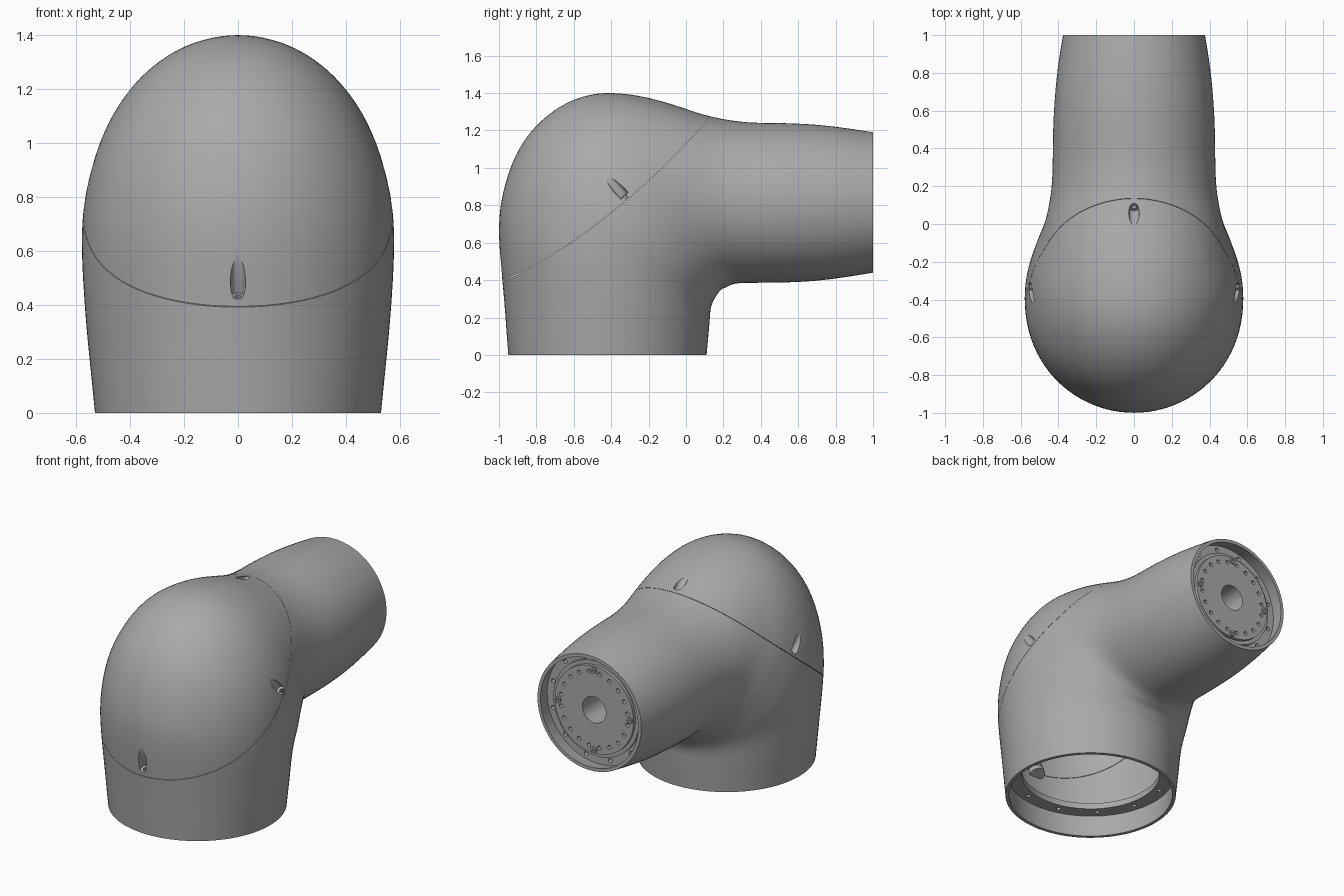
import bpy
import bmesh
import math
from mathutils import Vector

if "Cube" in bpy.data.objects:
    bpy.data.objects.remove(bpy.data.objects["Cube"], do_unlink=True)

grey = bpy.data.materials.new("housing grey")
grey.use_nodes = True
GREY = (0.4, 0.4, 0.4, 1)
grey.diffuse_color = GREY
grey.node_tree.nodes["Principled BSDF"].inputs["Base Color"].default_value = GREY


def finish(name, bm):
    """Turn a bmesh into a linked object."""
    bmesh.ops.recalc_face_normals(bm, faces=bm.faces[:])
    mesh = bpy.data.meshes.new(name)
    bm.to_mesh(mesh)
    bm.free()
    mesh.materials.append(grey)
    obj = bpy.data.objects.new(name, mesh)
    bpy.context.collection.objects.link(obj)
    return obj


def rods(name, specs, segments=24):
    """One mesh of cylinders, each given as start, direction, radius, length."""
    bm = bmesh.new()
    for start, direction, radius, length in specs:
        d = Vector(direction).normalized()
        matrix = d.to_track_quat("Z", "Y").to_matrix().to_4x4()
        matrix.translation = Vector(start) + d * length / 2
        bmesh.ops.create_cone(bm, cap_ends=True, segments=segments, radius1=radius,
                              radius2=radius, depth=length, matrix=matrix)
    return finish(name, bm)


def boolean(obj, tool, operation="DIFFERENCE", keep=False):
    mod = obj.modifiers.new("cut", "BOOLEAN")
    mod.operation = operation
    mod.solver = "EXACT"
    mod.object = tool
    bpy.context.view_layer.objects.active = obj
    bpy.ops.object.modifier_apply(modifier=mod.name)
    if not keep:
        bpy.data.objects.remove(tool, do_unlink=True)


def smooth(obj):
    bpy.ops.object.select_all(action="DESELECT")
    obj.select_set(True)
    bpy.context.view_layer.objects.active = obj
    bpy.ops.object.shade_smooth_by_angle(angle=math.radians(30))


# Elbow sections: inner y, inner z, outer y, outer z, half width
SECTIONS = [Vector(s) for s in (
    (.11, 0, -.95, 0, .53), (.12, .11, -.96, .13, .542),
    (.127, .19, -.97, .27, .553), (.13, .235, -.985, .44, .563),
    (.14, .275, -1, .65, .572), (.155, .305, -.985, .83, .577),
    (.175, .335, -.93, 1.02, .578), (.19, .35, -.84, 1.18, .567),
    (.205, .358, -.7, 1.31, .545), (.22, .365, -.55, 1.38, .52),
    (.24, .374, -.4, 1.4, .49), (.26, .38, -.2, 1.375, .462),
    (.28, .383, 0, 1.315, .443), (.3, .385, .15, 1.27, .434),
    (.36, .386, .33, 1.243, .43), (.5, .387, .5, 1.24, .428),
    (.68, .395, .68, 1.232, .418), (.85, .416, .85, 1.213, .4),
    (1, .44, 1, 1.19, .376))]


def spline_sections(steps=4):
    """Smooth the section table with a cubic B-spline that meets its keys."""
    keys = SECTIONS
    c = [keys[0]]
    c += [b - (a - 2 * b + d) / 6 for a, b, d in zip(keys, keys[1:], keys[2:])]
    c.append(keys[-1])
    c = [2 * c[0] - c[1]] + c + [2 * c[-1] - c[-2]]
    result = []
    for p, q, r, s in zip(c, c[1:], c[2:], c[3:]):
        for k in range(steps):
            t = k / steps
            result.append((p * (1 - t) ** 3 + q * (3 * t ** 3 - 6 * t * t + 4)
                           + r * (-3 * t ** 3 + 3 * t * t + 3 * t + 1) + s * t ** 3) / 6)
    return result + [keys[-1].copy()]


def loft(name, inset=0, sides=96):
    """Closed elbow solid; an inset one runs past both open ends."""
    sections = spline_sections()
    if inset:
        run = 0.05
        sections.insert(0, sections[0] + Vector((0, -run, 0, -run, 0)))
        sections.append(sections[-1] + Vector((run, 0, run, 0, 0)))
    bm = bmesh.new()
    rings = []
    for iy, iz, oy, oz, w in sections:
        inner, outer = Vector((0, iy, iz)), Vector((0, oy, oz))
        mid, axis = (inner + outer) / 2, (outer - inner) / 2
        axis *= 1 - inset / axis.length
        across = Vector((w - inset, 0, 0))
        turns = [math.tau * k / sides for k in range(sides)]
        rings.append([bm.verts.new(mid + axis * math.cos(a) + across * math.sin(a))
                      for a in turns])
    for low, high in zip(rings, rings[1:]):
        for k in range(sides):
            n = (k + 1) % sides
            bm.faces.new((low[k], low[n], high[n], high[k]))
    bm.faces.new(rings[0])
    bm.faces.new(rings[-1])
    return finish(name, bm)


def seam_prism(name, drop):
    """Block above the curved seam, used to part the cap from the body."""
    ys = [-1.3 + 1.7 * k / 32 for k in range(33)]
    profile = [(y, .395 + .662 * (y + .98) + .294 * (y + .98) * (y + .3) - drop)
               for y in ys] + [(.4, 2), (-1.3, 2)]
    bm = bmesh.new()
    face = bm.faces.new([bm.verts.new((-1, y, z)) for y, z in profile])
    grown = bmesh.ops.extrude_face_region(bm, geom=[face])["geom"]
    bmesh.ops.translate(bm, vec=(2, 0, 0),
                        verts=[v for v in grown if isinstance(v, bmesh.types.BMVert)])
    return finish(name, bm)


# Screw pockets: floor centre and direction
POCKETS = [((0, -.962, .432), (0, -.42, .9)), ((0, .09, 1.262), (0, -.71, .7))]
POCKETS += [((s * .545, -.33, .85), (s * .1, -.66, .75)) for s in (-1, 1)]


def pocket_rods(name, radius, back, length):
    return rods(name, [(Vector(p) - Vector(d).normalized() * back, d, radius, length)
                       for p, d in POCKETS], 32)


# Hollow shell with bosses behind the pockets
body = loft("elbow_body")
cavity = loft("cavity", inset=0.022)
boolean(cavity, pocket_rods("bosses", .05, .06, .3))
boolean(body, cavity)
boolean(body, pocket_rods("pockets", .028, 0, .25))
boolean(body, pocket_rods("screw_holes", .012, .04, .05))

# Part the shell into cap and body along the seam
cap = body.copy()
cap.data = body.data.copy()
cap.name = "elbow_cap"
bpy.context.collection.objects.link(cap)
boolean(cap, seam_prism("cap_cutter", 0), "INTERSECT")
boolean(body, seam_prism("body_cutter", .003))


def ring_points(centre, axis, radius, count, phase=0):
    """Points evenly spaced on a circle about a y or z axis."""
    points = []
    for k in range(count):
        a = math.tau * (k + phase) / count
        u, v = radius * math.cos(a), radius * math.sin(a)
        points.append(Vector(centre) + Vector((u, 0, v) if axis[1] else (u, v, 0)))
    return points


def plate(name, start, axis, radius, length, bore, holes, hole_depth):
    """Round plate with a bore and rings of holes (radius, count, size)."""
    obj = rods(name, [(start, axis, radius, length)], 96)
    back = Vector(start) - Vector(axis) * .02
    boolean(obj, rods("bore", [(back, axis, bore, length + .04)], 64))
    for ring, count, size in holes:
        boolean(obj, rods("holes", [(p, axis, size, hole_depth + .02) for p in
                                    ring_points(back, axis, ring, count, .5)], 16))
    return obj


UP, INWARD = (0, 0, 1), (0, -1, 0)
parts = [body, cap]
# Mounting flange inside the lower opening
parts.append(plate("base_flange", (0, -.42, .15), UP, .53, .04, .43,
                   [(.472, 12, .014)], .06))
# Flange, drive disc and hub inside the rear opening
parts.append(plate("rear_flange", (0, .91, .815), INWARD, .378, .04, .3,
                   [(.337, 12, .014)], .06))
parts.append(plate("drive_rim", (0, .93, .815), INWARD, .31, .07, .27, [], 0))
parts.append(plate("drive_disc", (0, .95, .815), INWARD, .285, .08, .085,
                   [(.243, 20, .013)], .03))
parts.append(plate("drive_hub", (0, .88, .815), INWARD, .12, .25, .085, [], 0))

# Four larger bolts on the drive disc
bolt_places = ring_points((0, .96, .815), INWARD, .26, 4)
bolts = rods("disc_bolts", [(p, INWARD, .02, .02) for p in bolt_places])
boolean(bolts, rods("sockets", [(p - Vector(INWARD) * .01, INWARD, .01, .017)
                                for p in bolt_places], 6))
parts.append(bolts)

for part in parts:
    smooth(part)
